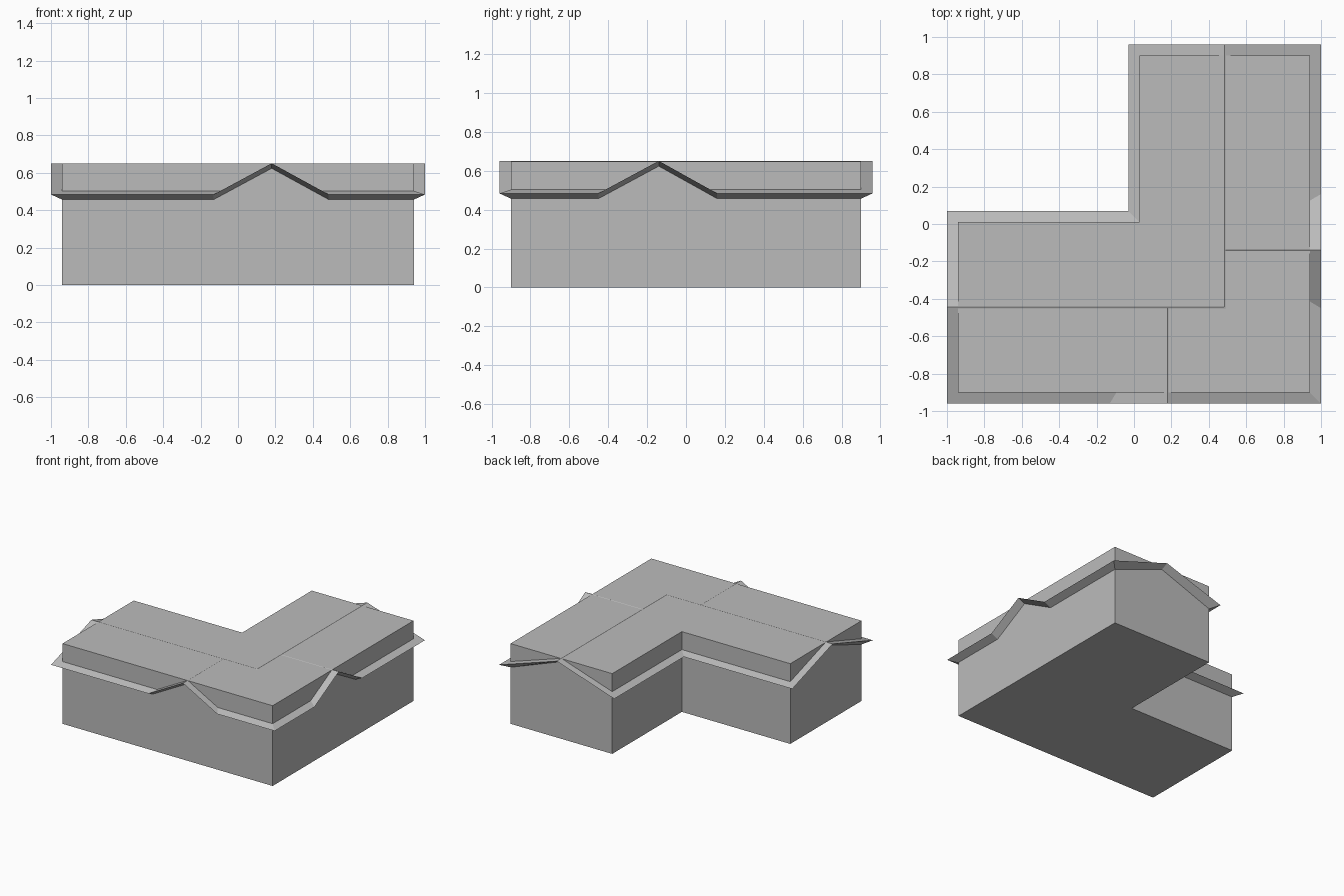
import bpy
import bmesh

cube = bpy.data.objects.get("Cube")
if cube:
    bpy.data.objects.remove(cube, do_unlink=True)

EAVE, RIDGE, WALL_TOP = 0.484, 0.651, 0.649
OVERHANG, DROP = 0.06, 0.027

grey = bpy.data.materials.new("plain grey")
grey.use_nodes = True
grey.diffuse_color = (0.5, 0.5, 0.5, 1)
grey.node_tree.nodes["Principled BSDF"].inputs["Base Color"].default_value = (0.5, 0.5, 0.5, 1)


def finish(name, bm):
    mesh = bpy.data.meshes.new(name)
    bm.to_mesh(mesh)
    bm.free()
    mesh.materials.append(grey)
    obj = bpy.data.objects.new(name, mesh)
    bpy.context.collection.objects.link(obj)
    return obj


# Walls: L-shaped block with a flat top
bm = bmesh.new()
plan = [(-0.94, -0.9), (0.94, -0.9), (0.94, 0.9), (0.03, 0.9), (0.03, 0.01), (-0.94, 0.01)]
floor = bm.faces.new([bm.verts.new((x, y, 0)) for x, y in plan])
block = bmesh.ops.extrude_face_region(bm, geom=[floor], use_keep_orig=True)
for v in block["geom"]:
    if isinstance(v, bmesh.types.BMVert):
        v.co.z = WALL_TOP
bmesh.ops.recalc_face_normals(bm, faces=bm.faces)
finish("walls", bm)

# Roof: eave outline (counter-clockwise) and the three inner ridge points
points = {
    "A": (-1, -0.96, EAVE), "B": (-0.13, -0.96, EAVE), "C": (0.18, -0.96, RIDGE),
    "D": (0.485, -0.96, EAVE), "E": (1, -0.96, EAVE), "F": (1, -0.45, EAVE),
    "G": (1, -0.14, RIDGE), "H": (1, 0.16, EAVE), "I": (1, 0.96, EAVE),
    "J": (0.485, 0.96, RIDGE), "K": (-0.03, 0.96, EAVE), "L": (-0.03, 0.07, EAVE),
    "M": (-1, 0.07, EAVE), "N": (-1, -0.445, RIDGE),
    "P": (0.485, -0.445, RIDGE), "Q": (0.18, -0.445, RIDGE), "R": (0.485, -0.14, RIDGE),
}
slopes = ["NABQ", "BCQ", "CDQ", "DEPQ", "EFRP", "FGR", "GHR", "HIJR", "JKLPR", "LMNQP"]
bm = bmesh.new()
vert = {k: bm.verts.new(co) for k, co in points.items()}
for slope in slopes:
    bm.faces.new([vert[k] for k in slope])


# Soffit: a strip from the eave edge down and in to the wall
def inset(co):
    x, y, z = co
    if x in (-1, -0.03):
        x += OVERHANG
    elif x == 1:
        x -= OVERHANG
    if y == -0.96:
        y += OVERHANG
    elif y in (0.96, 0.07):
        y -= OVERHANG
    return x, y, z - DROP


outline = "ABCDEFGHIJKLMN"
inner = [bm.verts.new(inset(points[k])) for k in outline]
for i, k in enumerate(outline):
    j = (i + 1) % len(outline)
    bm.faces.new((vert[outline[j]], vert[k], inner[i], inner[j]))
finish("roof", bm)
